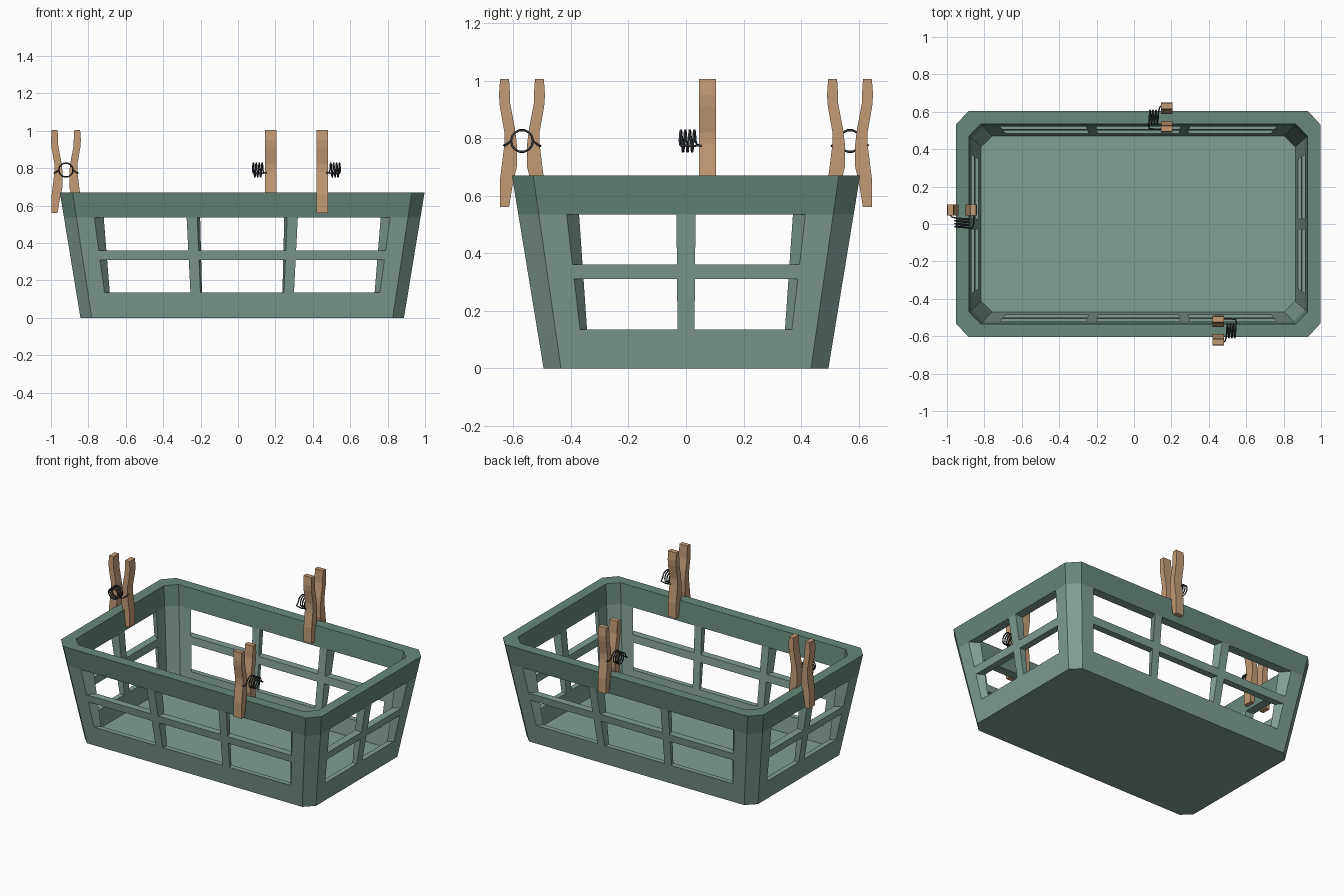
import bpy, bmesh, math
from mathutils import Matrix, Vector

if "Cube" in bpy.data.objects:
    bpy.data.objects.remove(bpy.data.objects["Cube"])

CX = 0.0225  # basket centre; the side peg offsets the whole model


def material(name, rgb):
    m = bpy.data.materials.new(name)
    m.diffuse_color = (*rgb, 1)
    m.use_nodes = True
    m.node_tree.nodes["Principled BSDF"].inputs["Base Color"].default_value = m.diffuse_color
    return m


GREEN = material("green_plastic", (0.22, 0.34, 0.30))
RIM = material("dark_green_rim", (0.14, 0.25, 0.20))
WOOD = material("wood", (0.55, 0.33, 0.18))
WIRE = material("wire", (0.04, 0.045, 0.05))


def finish(bm, name, mats):
    bmesh.ops.recalc_face_normals(bm, faces=bm.faces)
    me = bpy.data.meshes.new(name)
    bm.to_mesh(me)
    bm.free()
    for m in mats:
        me.materials.append(m)
    ob = bpy.data.objects.new(name, me)
    bpy.context.collection.objects.link(ob)
    return ob


# Basket: flared chamfered shell with a grid of window openings
def basket():
    us = [-.93, -.83, -.312, -.252, .252, .312, .83, .93]
    vs = [-.878, -.712, -.057, .057, .712, .878]
    ring = ([(u, -1) for u in us] + [(1, v) for v in vs]
            + [(-u, 1) for u in us] + [(-1, -v) for v in vs])
    open_cols = {1, 3, 5, 9, 11, 15, 17, 19, 23, 25}
    open_rows = {1, 3}
    zs = [0, .135, .31, .36, .535, .67]
    n = len(ring)
    bm = bmesh.new()

    def loop(z, inner):
        t = .025 + .067 * z if inner else 0
        hx, hy = .865 + .164 * z - t, .495 + .164 * z - t
        zz = max(z, .02) if inner else z
        return [bm.verts.new((CX + a * hx, b * hy, zz)) for a, b in ring]

    out = [loop(z, False) for z in zs]
    inn = [loop(z, True) for z in zs]
    for r in range(len(zs) - 1):
        for c in range(n):
            d = (c + 1) % n
            cell = [(r, c), (r, d), (r + 1, d), (r + 1, c)]
            if r in open_rows and c in open_cols:
                # window jambs
                for (r0, c0), (r1, c1) in zip(cell, cell[1:] + cell[:1]):
                    bm.faces.new((out[r0][c0], out[r1][c1], inn[r1][c1], inn[r0][c0]))
            else:
                for s in (out, inn):
                    f = bm.faces.new([s[i][j] for i, j in cell])
                    f.material_index = int(r == 4)
    # rim top and floor
    for c in range(n):
        d = (c + 1) % n
        f = bm.faces.new((out[-1][c], out[-1][d], inn[-1][d], inn[-1][c]))
        f.material_index = 1
    bm.faces.new(out[0])
    bm.faces.new(inn[0])
    finish(bm, "basket", [GREEN, RIM])


# Clothespin leg: side profile (distance from rim centre, height)
LEG = [(.045, 1.005), (.076, 1.005), (.080, .95), (.077, .91), (.061, .82),
       (.061, .78), (.076, .66), (.076, .56), (.045, .56), (.032, .64),
       (.018, .70), (.018, .78), (.024, .83), (.041, .92), (.042, .96)]


def leg(name, side, mat):
    bm = bmesh.new()
    a, b = [[bm.verts.new((w, side * d, z)) for d, z in LEG] for w in (-.03, .03)]
    bm.faces.new(a)
    bm.faces.new(b)
    for i in range(len(LEG)):
        j = (i + 1) % len(LEG)
        bm.faces.new((a[i], a[j], b[j], b[i]))
    ob = finish(bm, name, [WOOD])
    ob.matrix_world = mat


# Spring: wire coil beside the legs with an arm to each leg
def spring(name, mat):
    r, zc, turns, steps = .038, .79, 3, 14
    pts = [(.02, .062, .775), (.06, .064, .772), (.095, .058, .775)]
    total = turns * steps + steps // 2
    for i in range(total + 1):
        a = 2 * math.pi * i / steps
        pts.append((.097 - .055 * i / total, r * math.cos(a), zc + r * math.sin(a)))
    pts += [(.036, -.058, .775), (.02, -.062, .775)]
    cu = bpy.data.curves.new(name, 'CURVE')
    cu.dimensions = '3D'
    cu.bevel_depth = .004
    cu.bevel_resolution = 1
    cu.use_fill_caps = True
    sp = cu.splines.new('POLY')
    sp.points.add(len(pts) - 1)
    for p, co in zip(sp.points, pts):
        p.co = (*co, 1)
    cu.materials.append(WIRE)
    ob = bpy.data.objects.new(name, cu)
    bpy.context.collection.objects.link(ob)
    ob.matrix_world = mat
    bpy.ops.object.select_all(action='DESELECT')
    ob.select_set(True)
    bpy.context.view_layer.objects.active = ob
    bpy.ops.object.convert(target='MESH')


basket()
for tag, loc, ang in (("front", (.45, -.57, 0), 0),
                      ("back", (.175, .57, 0), 180),
                      ("left", (-.92, .075, 0), -90)):
    m = Matrix.Translation(Vector(loc)) @ Matrix.Rotation(math.radians(ang), 4, 'Z')
    leg(tag + "_clothespin_outer_leg", -1, m)
    leg(tag + "_clothespin_inner_leg", 1, m)
    spring(tag + "_clothespin_spring", m)
